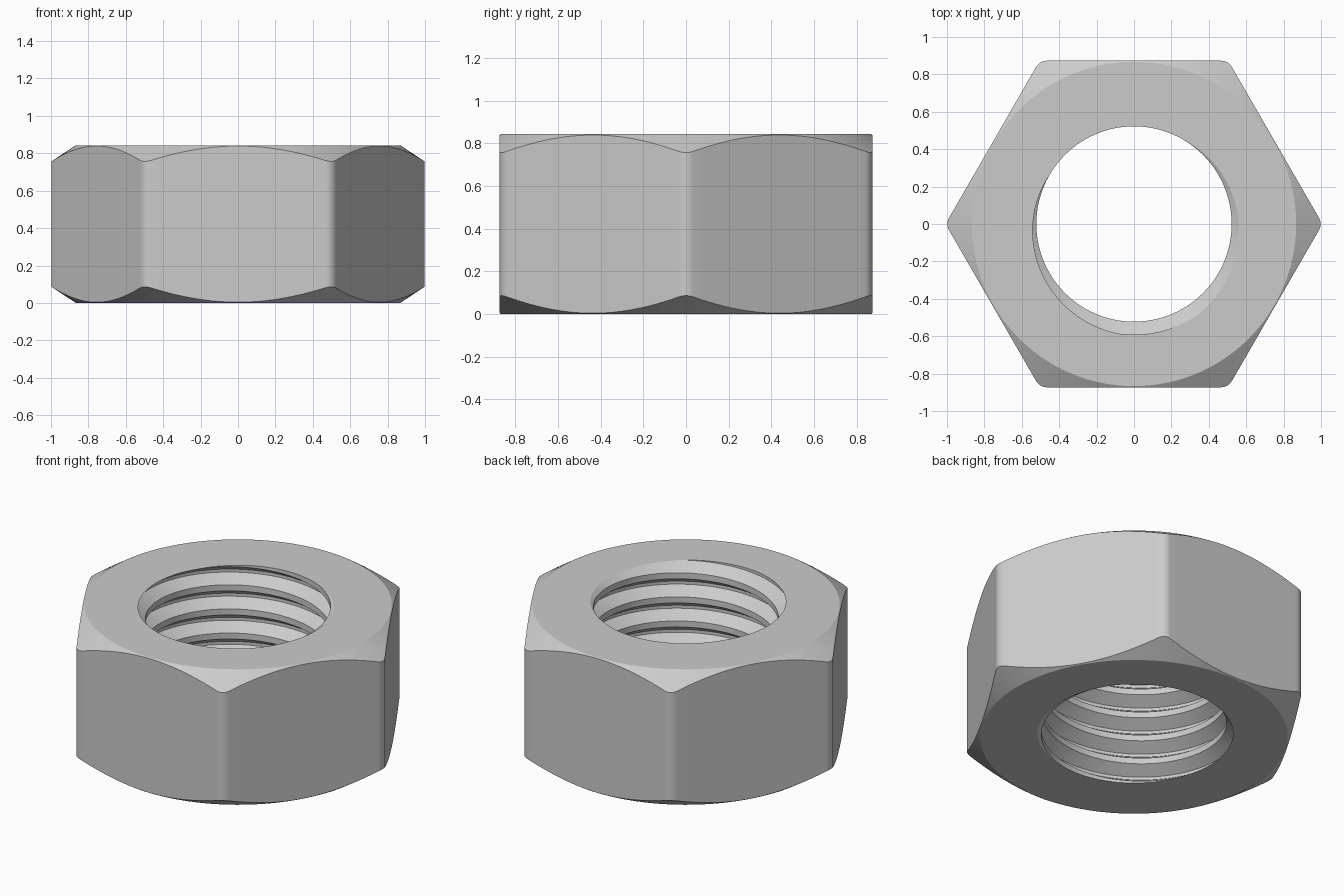
import bpy
import bmesh
from math import cos, sin, tan, sqrt, radians, tau, floor

HEIGHT = 0.843
APOTHEM = 0.873        # centre to flat
FILLET = 0.067         # rounding of the six upright edges
BEVEL_RADIUS = 0.867   # where the conical chamfer meets the end faces
BEVEL_SLOPE = 0.66
PITCH = 0.15
CREST, ROOT = 0.522, 0.592
PHASE = radians(-75)   # direction where a thread root meets the top face

cube = bpy.data.objects.get("Cube")
if cube:
    bpy.data.objects.remove(cube, do_unlink=True)

steel = bpy.data.materials.new("grey steel")
steel.use_nodes = True
colour = (0.6, 0.6, 0.6, 1)
steel.diffuse_color = colour
steel.node_tree.nodes["Principled BSDF"].inputs["Base Color"].default_value = colour


def hex_radius(d):
    """Distance to the rounded hexagon, d being the angle from a corner."""
    centre = (APOTHEM - FILLET) / cos(radians(30))
    if abs(d) < radians(1.94):
        return centre * cos(d) + sqrt(FILLET ** 2 - (centre * sin(d)) ** 2)
    return APOTHEM / cos(radians(30) - abs(d))


def thread_radius(phi, z):
    """Radius of the helical thread: flat root, sloping flank, flat crest."""
    u = (z - HEIGHT) / PITCH - (phi - PHASE) / tau
    u -= floor(u)
    t = (min(u, 1 - u) - 1 / 16) / (5 / 16)
    return ROOT - (ROOT - CREST) * max(0, min(1, t))


def section(phi, d):
    """Closed radial section: thread upward, then round the outside."""
    points = []
    for turn in range(-9, 4):
        for offset in (-1 / 16, 1 / 16, 3 / 8, 5 / 8):
            z = HEIGHT + PITCH * (turn + offset + (phi - PHASE) / tau)
            z = max(0, min(HEIGHT, z))
            points.append((thread_radius(phi, z), z))
    outer = hex_radius(d)
    drop = (outer - BEVEL_RADIUS) * BEVEL_SLOPE
    points += [(BEVEL_RADIUS, HEIGHT), (outer, HEIGHT - drop),
               (outer, drop), (BEVEL_RADIUS, 0)]
    return points


# Angles across one sixth of the nut, finer at the rounded corner
corner = [-1.94, -1.3, -0.65, 0, 0.65, 1.3, 1.94]
flat = [1.94 + 56.12 * i / 24 for i in range(1, 24)]
angles = []
for side in range(6):
    for a in corner + flat:
        d = a if a <= 30 else a - 60
        angles.append((radians(60 * side + a), radians(d)))
angles.append((angles[0][0] + tau, angles[0][1]))

# Sweep the section round the axis; the last column welds to the first
bm = bmesh.new()
columns = [[bm.verts.new((r * cos(phi), r * sin(phi), z)) for r, z in section(phi, d)]
           for phi, d in angles]
for a, b in zip(columns, columns[1:]):
    for i in range(len(a)):
        j = (i + 1) % len(a)
        bm.faces.new((a[i], b[i], b[j], a[j]))
bmesh.ops.remove_doubles(bm, verts=bm.verts, dist=1e-5)
bmesh.ops.recalc_face_normals(bm, faces=bm.faces)

mesh = bpy.data.meshes.new("hex_nut")
bm.to_mesh(mesh)
bm.free()
mesh.materials.append(steel)
nut = bpy.data.objects.new("hex_nut", mesh)
bpy.context.collection.objects.link(nut)

bpy.context.view_layer.objects.active = nut
nut.select_set(True)
bpy.ops.object.shade_smooth_by_angle(angle=radians(25))
